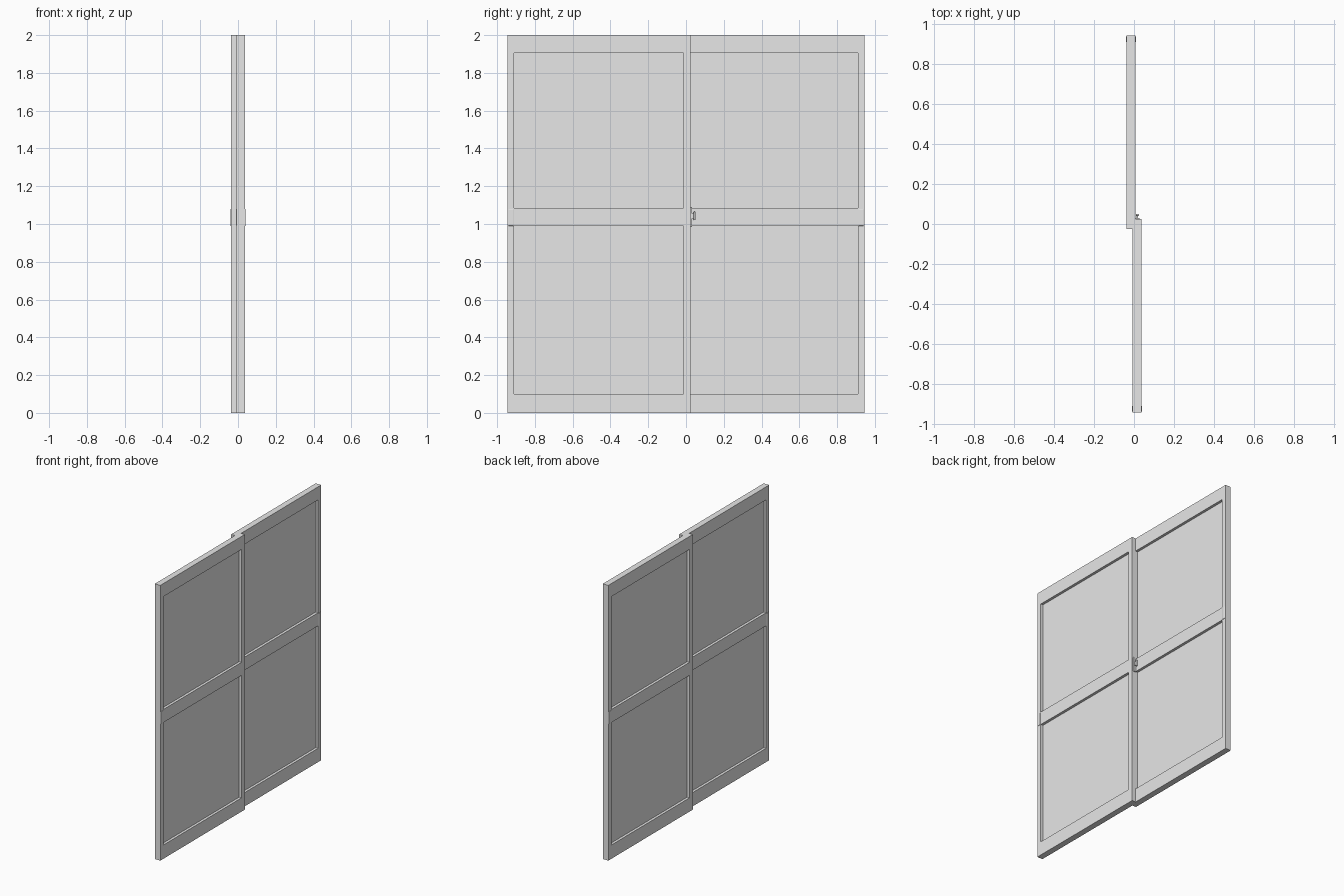
import bpy
import bmesh
from mathutils import Vector

cube = bpy.data.objects.get("Cube")
if cube:
    bpy.data.objects.remove(cube)

grey = bpy.data.materials.new("light grey")
grey.use_nodes = True
grey.diffuse_color = (0.8, 0.8, 0.8, 1)
grey.node_tree.nodes["Principled BSDF"].inputs["Base Color"].default_value = (0.8, 0.8, 0.8, 1)


def box(name, x, y, z, bevel=0):
    """Box from three (min, max) ranges."""
    bm = bmesh.new()
    bmesh.ops.create_cube(bm, size=1)
    for v in bm.verts:
        v.co = Vector(r[0] if c < 0 else r[1] for c, r in zip(v.co, (x, y, z)))
    mesh = bpy.data.meshes.new(name)
    bm.to_mesh(mesh)
    bm.free()
    mesh.materials.append(grey)
    obj = bpy.data.objects.new(name, mesh)
    bpy.context.collection.objects.link(obj)
    if bevel:
        mod = obj.modifiers.new("bevel", "BEVEL")
        mod.width, mod.segments = bevel, 2
    return obj


OUT, IN = 0.037, -0.007            # leaf thickness range
END, MEET = 0.945, 0.025           # outer edge and overlapping edge
STILE_END, STILE_MEET = 0.91, 0.013
RAILS = {"bottom": (0, 0.1), "middle": (0.99, 1.085), "top": (1.905, 2)}


def leaf(name, s):
    """One sliding leaf; s = 1 is the front one, s = -1 is turned half round."""
    def part(label, x, y, z, bevel=0):
        box(f"{name}_{label}", sorted(s * v for v in x), sorted(s * v for v in y), z, bevel)

    depth = (IN, OUT)
    # Upright stiles and cross rails
    part("outer_stile", depth, (-END, -STILE_END), (0, 2))
    part("meeting_stile", depth, (-STILE_MEET, MEET), (0, 2))
    for label, z in RAILS.items():
        part(f"{label}_rail", depth, (-STILE_END, -STILE_MEET), z)
    # Recessed panes
    mid = (IN + OUT) / 2
    for label, z in (("lower", (0.1, 0.99)), ("upper", (1.085, 1.905))):
        part(f"{label}_pane", (mid - 0.003, mid + 0.003), (-STILE_END, -STILE_MEET), z)
    # Pull plates on both faces of the outer stile
    part("pull_plate", (IN - 0.003, OUT + 0.003), (-0.94, -0.912), (0.99, 1.08), 0.003)


leaf("front_leaf", 1)
leaf("rear_leaf", -1)

# Latch on the edge of the front leaf
box("latch_plate", (0.008, 0.028), (0.025, 0.031), (0.985, 1.09))
box("latch_stem", (0.013, 0.021), (0.031, 0.042), (1.03, 1.055))
box("latch_knob", (0.01, 0.024), (0.041, 0.05), (1.02, 1.065), 0.002)
